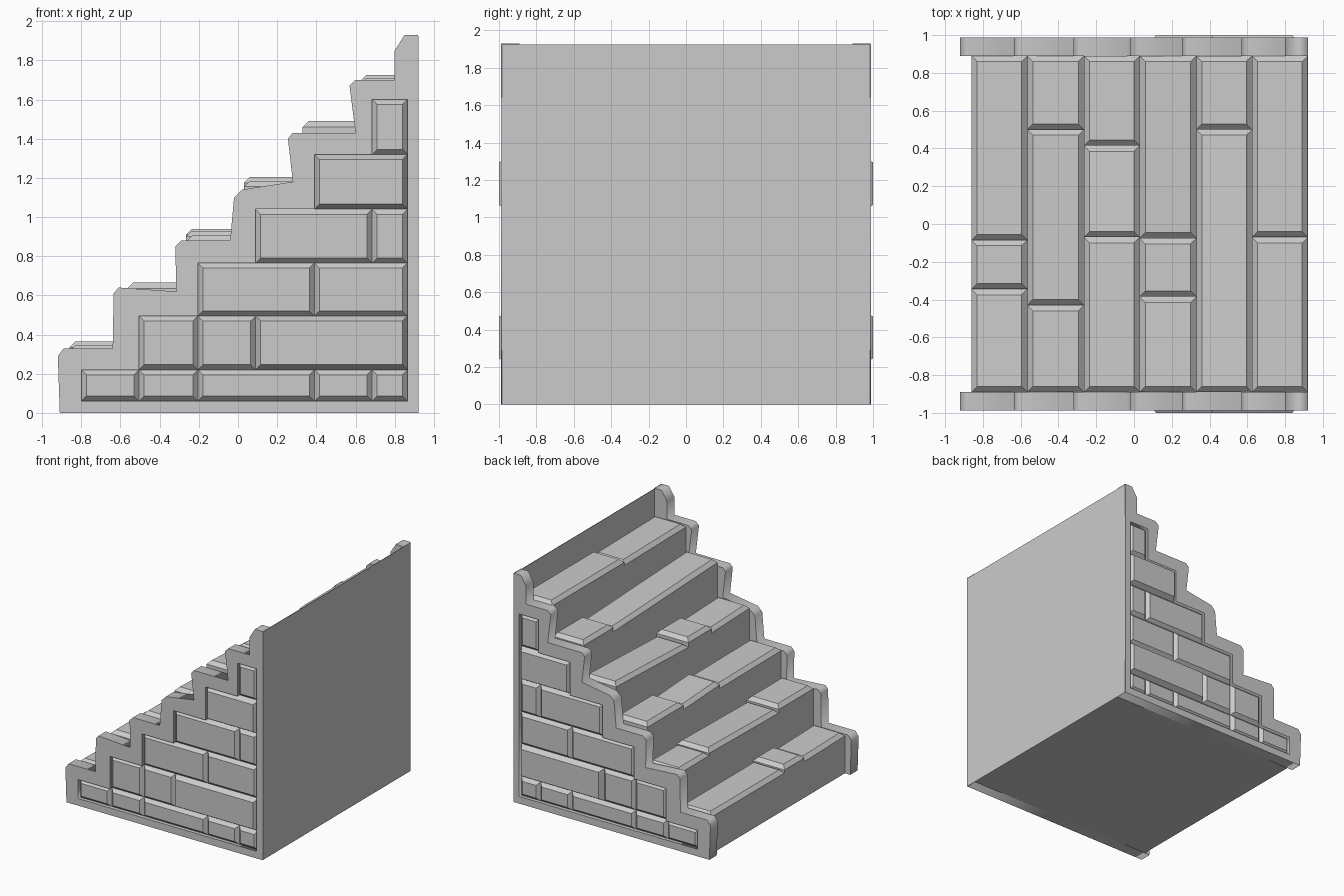
import bpy, bmesh
from math import pi

if "Cube" in bpy.data.objects:
    bpy.data.objects.remove(bpy.data.objects["Cube"])


def loft(bm, rings):
    """Closed solid through a list of quads."""
    vs = [[bm.verts.new(p) for p in r] for r in rings]
    bm.faces.new(vs[0])
    bm.faces.new(vs[-1])
    for a, b in zip(vs, vs[1:]):
        for i in range(4):
            j = (i + 1) % 4
            bm.faces.new((a[i], a[j], b[j], b[i]))


def finish(bm, name):
    bmesh.ops.recalc_face_normals(bm, faces=bm.faces)
    me = bpy.data.meshes.new(name)
    bm.to_mesh(me)
    bm.free()
    ob = bpy.data.objects.new(name, me)
    bpy.context.collection.objects.link(ob)
    return ob


def plate(name, outlines, y0, y1):
    """Flat plate in the xz plane; a second outline becomes a hole."""
    cu = bpy.data.curves.new(name, 'CURVE')
    cu.dimensions = '2D'
    cu.fill_mode = 'BOTH'
    cu.extrude = abs(y1 - y0) / 2
    for pts in outlines:
        sp = cu.splines.new('POLY')
        sp.points.add(len(pts) - 1)
        for p, (x, z) in zip(sp.points, pts):
            p.co = (x, z, 0, 1)
        sp.use_cyclic_u = True
    ob = bpy.data.objects.new(name, cu)
    ob.location.y = (y0 + y1) / 2
    ob.rotation_euler.x = pi / 2
    bpy.context.collection.objects.link(ob)
    bpy.ops.object.select_all(action='DESELECT')
    ob.select_set(True)
    bpy.context.view_layer.objects.active = ob
    bpy.ops.object.convert(target='MESH')


# Stepped outline of the side walls
outline = [(-.91, 0), (-.92, .29), (-.89, .33), (-.64, .33), (-.635, .61), (-.61, .64),
           (-.315, .62), (-.32, .85), (-.29, .88), (-.04, .88), (-.02, 1.1), (.02, 1.14),
           (.28, 1.18), (.255, 1.4), (.28, 1.43), (.6, 1.43), (.57, 1.67), (.6, 1.7),
           (.8, 1.7), (.8, 1.85), (.85, 1.93), (.92, 1.93), (.92, 0)]

# Brick rows: bottom, top, face position, joints along x
rows = [(.06, .22, .985, (-.8, -.505, -.205, .39, .685, .865)),
        (.22, .495, .985, (-.505, -.205, .09, .865)),
        (.495, .765, .985, (-.205, .39, .865)),
        (.765, 1.04, .985, (.09, .685, .865)),
        (1.04, 1.32, 1.0, (.39, .865)),
        (1.32, 1.6, .985, (.685, .865))]
pocket = [(.865, 1.6), (.865, .06)]
for z0, z1, _, xs in rows:
    pocket += [(xs[0], z0), (xs[0], z1)]

for side, s in (("front", -1), ("back", 1)):
    # Wall core and the raised frame around the brick pocket
    plate(side + "_wall_core", [outline], s * .89, s * .955)
    plate(side + "_wall_frame", [outline, pocket], s * .955, s * .988)
    # Chamfered bricks in the pocket
    bm = bmesh.new()
    for z0, z1, face, xs in rows:
        for xa, xb in zip(xs, xs[1:]):
            f = 1.0 if (z0, xa) == (.22, .09) else face
            rings = []
            for d, y in ((0, .95), (0, .957), (.026, f)):
                rings.append([(xa + d, s * y, z0 + d), (xb - d, s * y, z0 + d),
                              (xb - d, s * y, z1 - d), (xa + d, s * y, z1 - d)])
            loft(bm, rings)
    finish(bm, side + "_wall_bricks")

# Tread stones per step: y from, y to, top height at each end
steps = [[(.89, -.085, .34, .34), (-.085, -.345, .365, .365), (-.345, -.89, .335, .345)],
         [(.89, .5, .63, .63), (.5, -.43, .65, .635), (-.43, -.89, .665, .665)],
         [(.89, .415, .94, .94), (.415, -.07, .905, .93), (-.07, -.89, .9, .905)],
         [(.89, -.075, 1.2, 1.165), (-.075, -.385, 1.205, 1.205), (-.385, -.89, 1.17, 1.185)],
         [(.89, .5, 1.47, 1.47), (.5, -.89, 1.435, 1.49)],
         [(.89, -.07, 1.725, 1.725), (-.07, -.89, 1.7, 1.71)]]
bounds = (-.86, -.565, -.265, .03, .33, .625, .92)
for i, stones in enumerate(steps):
    x0, x1 = bounds[i], bounds[i + 1]
    bm = bmesh.new()
    for ya, yb, za, zb in stones:
        rings = []
        for d, top in ((0, 0), (0, 1), (.03, 1)):
            a, b = ((za - .03 + d), (zb - .03 + d)) if top else (0, 0)
            rings.append([(x0 + d, ya - d, a), (x1 - d, ya - d, a),
                          (x1 - d, yb + d, b), (x0 + d, yb + d, b)])
        loft(bm, rings)
    finish(bm, "step_%d" % (i + 1))

# Thin back sheet
bm = bmesh.new()
loft(bm, [[(x, -.985, 0), (x, .985, 0), (x, .985, 1.925), (x, -.985, 1.925)]
          for x in (.916, .921)])
finish(bm, "back_panel")
